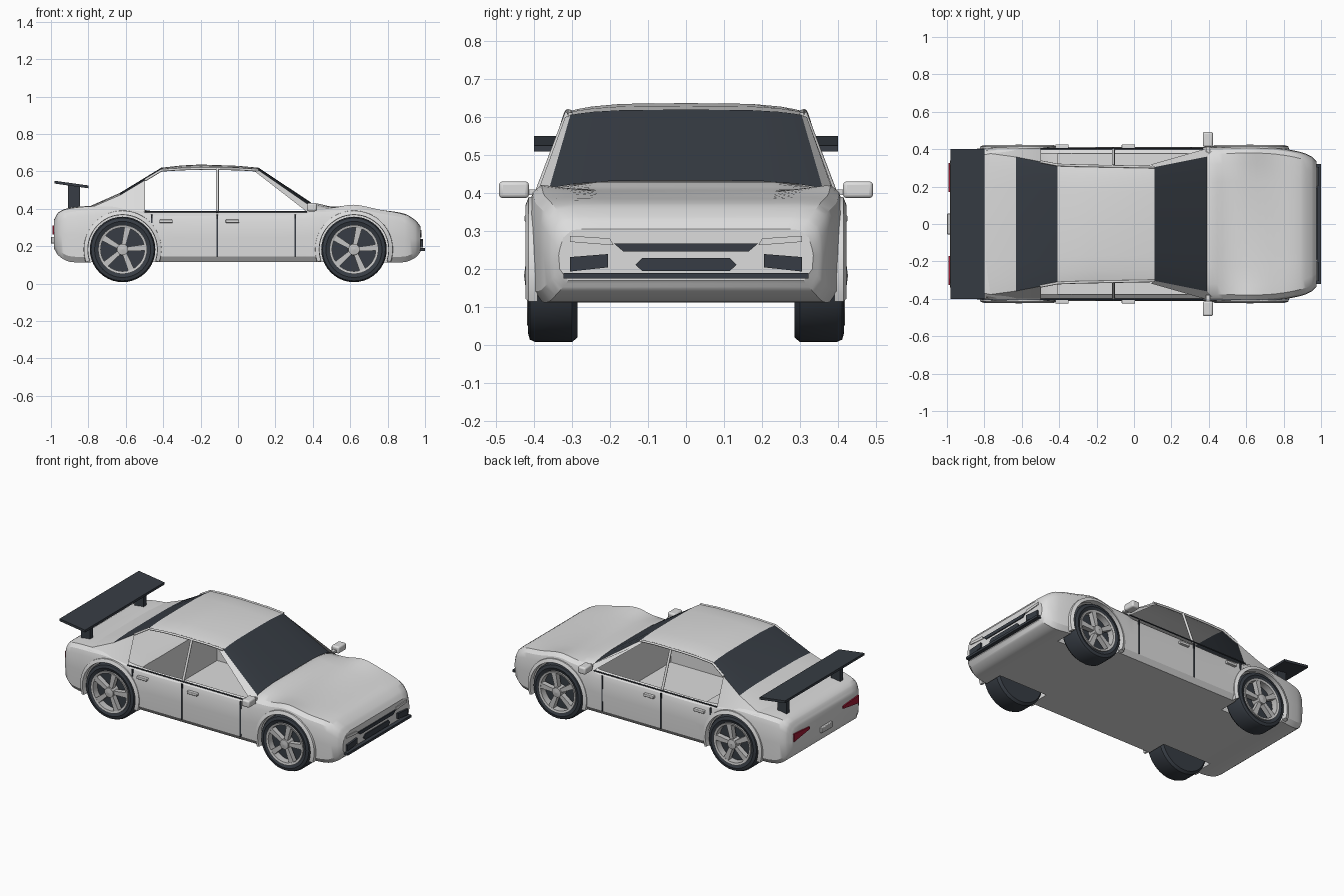
import bpy, bmesh
from math import sin, cos, pi, radians
from mathutils import Vector

if "Cube" in bpy.data.objects:
    bpy.data.objects.remove(bpy.data.objects["Cube"])


def material(name, rgb):
    m = bpy.data.materials.new(name)
    m.use_nodes = True
    m.diffuse_color = (*rgb, 1)
    m.node_tree.nodes["Principled BSDF"].inputs["Base Color"].default_value = (*rgb, 1)
    return m


PAINT = material("light grey paint", (0.72, 0.72, 0.72))
DARK = material("dark slate", (0.038, 0.046, 0.058))
RIM = material("wheel grey", (0.55, 0.55, 0.55))
RED = material("tail red", (0.35, 0.01, 0.035))


def build(name, verts, faces, mat, recalc=True, smooth=30):
    me = bpy.data.meshes.new(name)
    me.from_pydata([tuple(v) for v in verts], [], faces)
    if recalc:
        bm = bmesh.new()
        bm.from_mesh(me)
        bmesh.ops.recalc_face_normals(bm, faces=bm.faces)
        bm.to_mesh(me)
        bm.free()
    me.materials.append(mat)
    ob = bpy.data.objects.new(name, me)
    bpy.context.collection.objects.link(ob)
    return shade(ob, smooth)


def shade(ob, angle=30):
    bpy.ops.object.select_all(action='DESELECT')
    ob.select_set(True)
    bpy.context.view_layer.objects.active = ob
    bpy.ops.object.shade_smooth_by_angle(angle=radians(angle))
    return ob


def loft(name, rings, mat):
    n = len(rings[0])
    faces = [(i * n + j, i * n + (j + 1) % n, (i + 1) * n + (j + 1) % n, (i + 1) * n + j)
             for i in range(len(rings) - 1) for j in range(n)]
    faces += [tuple(range(n)), tuple(range((len(rings) - 1) * n, len(rings) * n))]
    return build(name, [p for r in rings for p in r], faces, mat)


def lathe(name, profile, cx, cz, side, mat, a0=0, a1=360, n=40):
    """Sweep a closed (radius, y) outline about a wheel axle."""
    full = a1 - a0 == 360
    angles = [radians(a0 + (a1 - a0) * i / n) for i in range(n if full else n + 1)]
    rings = [[(cx + r * cos(a), side * y, cz + r * sin(a)) for r, y in profile] for a in angles]
    if not full:
        return loft(name, rings, mat)
    k = len(profile)
    faces = [(i * k + j, i * k + (j + 1) % k, (i + 1) % n * k + (j + 1) % k, (i + 1) % n * k + j)
             for i in range(n) for j in range(k)]
    return build(name, [p for r in rings for p in r], faces, mat)


def prism(name, outline, x0, x1, mat, side=1):
    return loft(name, [[(x, side * y, z) for y, z in outline] for x in (x0, x1)], mat)


def box(name, lo, hi, mat, bevel=0):
    ob = prism(name, [(lo[1], lo[2]), (hi[1], lo[2]), (hi[1], hi[2]), (lo[1], hi[2])], lo[0], hi[0], mat)
    if bevel:
        mod = ob.modifiers.new("round", 'BEVEL')
        mod.width, mod.segments = bevel, 3
    return ob


def side_box(name, side, x, y, z, mat, bevel=0):
    ys = sorted((side * y[0], side * y[1]))
    return box(name, (x[0], ys[0], z[0]), (x[1], ys[1], z[1]), mat, bevel)


def bar(name, points, radius, mat):
    cu = bpy.data.curves.new(name, 'CURVE')
    cu.dimensions = '3D'
    cu.bevel_depth, cu.bevel_resolution, cu.use_fill_caps = radius, 2, True
    sp = cu.splines.new('POLY')
    sp.points.add(len(points) - 1)
    for p, co in zip(sp.points, points):
        p.co = (*co, 1)
    cu.materials.append(mat)
    ob = bpy.data.objects.new(name, cu)
    bpy.context.collection.objects.link(ob)
    return ob


# Lower body: station = x, half width, bottom, shoulder height, centre height
STATIONS = [Vector(s) for s in [
    (-.985, .335, .19, .335, .34), (-.96, .37, .15, .378, .38), (-.90, .393, .117, .402, .405),
    (-.76, .41, .115, .415, .415), (-.62, .415, .115, .418, .42), (-.45, .411, .115, .385, .385),
    (0, .411, .115, .385, .385), (.34, .411, .115, .387, .39), (.39, .411, .115, .40, .43),
    (.5, .412, .115, .405, .412), (.62, .415, .115, .422, .402), (.76, .408, .115, .395, .39),
    (.89, .385, .115, .37, .374), (.95, .36, .14, .335, .338), (.976, .335, .17, .303, .306)]]


def section(s):
    x, w, zb, zs, zt = s
    half = [(w - .025, zb), (w - .003, zb + .03), (w, (zb + zs) / 2), (w - .003, zs - .05),
            (w - .012, zs - .02), (w - .035, zs), (.78 * w, (zs + zt) / 2 + .002), (.55 * w, zt)]
    return [(x, y, z) for y, z in half] + [(x, -y, z) for y, z in reversed(half)]


rings = []
for i in range(len(STATIONS) - 1):
    p0, p1, p2 = STATIONS[max(i - 1, 0)], STATIONS[i], STATIONS[i + 1]
    p3 = STATIONS[min(i + 2, len(STATIONS) - 1)]
    for t in (0, .25, .5, .75):
        # tangents scaled by spacing keep the curve calm
        d = p2.x - p1.x
        m1 = (p2 - p0) * (d / (p2.x - p0.x))
        m2 = (p3 - p1) * (d / (p3.x - p1.x))
        rings.append(section(p1 * (2*t**3 - 3*t*t + 1) + m1 * (t**3 - 2*t*t + t)
                             + p2 * (3*t*t - 2*t**3) + m2 * (t**3 - t*t)))
rings.append(section(STATIONS[-1]))
body = loft("lower_body", rings, PAINT)

# Wheel wells and cabin hollow
WHEELS = [(x, s) for x in (-.617, .62) for s in (-1, 1)]
AXLE_Z = .183
cutters = [box("cabin_cutter", (-.41, -.375, .14), (.37, .375, .6), PAINT)]
for x, s in WHEELS:
    circle = [(x + .188 * cos(2 * pi * i / 48), AXLE_Z + .188 * sin(2 * pi * i / 48)) for i in range(48)]
    cutters.append(loft("well_cutter", [[(a, s * y, b) for a, b in circle] for y in (.26, .6)], PAINT))
for c in cutters:
    c.hide_render = True
    mod = body.modifiers.new("cut", 'BOOLEAN')
    mod.object, mod.operation, mod.solver = c, 'DIFFERENCE', 'EXACT'
    bpy.context.view_layer.objects.active = body
    bpy.ops.object.modifier_apply(modifier=mod.name)
for c in cutters:
    bpy.data.objects.remove(c)
shade(body, 35)

# Roof with dark front and rear screens: x, centre height, edge height, half width
ROOF = [(-.79, .415, .405, .38), (-.63, .486, .474, .358), (-.41, .62, .606, .316), (-.3, .632, .613, .312),
        (-.2, .637, .615, .31), (0, .63, .613, .306), (.11, .62, .606, .304), (.39, .434, .412, .36)]
FRACTIONS = [-1, -.93, -.8, -.55, 0, .55, .8, .93, 1]
cols = len(FRACTIONS)
roof = build("roof_and_screens",
             [(x, f * w, ze + (zc - ze) * (1 - f**4)) for x, zc, ze, w in ROOF for f in FRACTIONS],
             [(i * cols + j, (i + 1) * cols + j, (i + 1) * cols + j + 1, i * cols + j + 1)
              for i in range(len(ROOF) - 1) for j in range(cols - 1)], PAINT, recalc=False, smooth=20)
roof.data.materials.append(DARK)
for f in roof.data.polygons:
    if -.63 < f.center.x < -.41 or f.center.x > .11:
        f.material_index = 1

for s in (-1, 1):
    # Pillars and window frames
    edge = [(x, s * w, ze) for x, zc, ze, w in ROOF]
    corner = Vector(edge[1]).lerp(Vector(edge[2]), .6)
    build("rear_pillar", [edge[0], edge[1], corner, (corner.x, s * .398, .383), (-.62, s * .40, .40),
                          (-.79, s * .395, .40)], [(0, 1, 4, 5), (1, 2, 3, 4)], PAINT)
    build("front_pillar", [edge[6], (.39, s * .36, .412), (.42, s * .39, .395), (.37, s * .398, .383),
                           (.09, s * .318, .60)], [(0, 1, 2, 3, 4)], PAINT)
    bar("roof_rail", [corner] + edge[2:7], .007, PAINT)
    bar("middle_pillar", [(-.11, s * .398, .38), (-.11, s * .31, .612)], .008, PAINT)
    bar("belt_trim", [(-.5, s * .403, .384), (.37, s * .403, .384)], .004, DARK)
    # Door gaps, handles and mirrors
    for x, z0 in ((-.46, .325), (-.11, .145), (.305, .145)):
        side_box("door_gap", s, (x - .004, x + .004), (.405, .4125), (z0, .37), DARK)
    for x in (-.385, -.03):
        side_box("door_handle", s, (x - .036, x + .036), (.40, .425), (.325, .342), PAINT, .004)
    side_box("mirror", s, (.368, .422), (.413, .492), (.387, .431), PAINT, .01)
    side_box("mirror_arm", s, (.385, .405), (.38, .43), (.395, .41), PAINT)
    # Nose and tail details
    prism("headlamp", [(.19, .263), (.305, .272), (.305, .288), (.2, .281)], .972, .981, PAINT, s)
    prism("side_intake", [(.205, .205), (.305, .194), (.305, .232), (.205, .24)], .972, .988, DARK, s)
    prism("tail_lamp", [(.17, .285), (.325, .262), (.325, .312), (.17, .3)], -.993, -.984, RED, s)
    side_box("wing_support", s, (-.91, -.845), (.255, .285), (.39, .53), DARK)

prism("upper_grille", [(-.165, .247), (.165, .247), (.19, .268), (-.19, .268)], .972, .982, DARK)
prism("lower_grille", [(-.115, .195), (.115, .195), (.133, .212), (.115, .23), (-.115, .23), (-.133, .212)],
      .972, .982, DARK)
box("splitter", (.93, -.322, .175), (1, .322, .19), DARK)
box("plate_frame", (-1, -.055, .215), (-.98, .055, .25), RIM, .004)
wing = [(-.98, .535), (-.80, .51), (-.80, .525), (-.98, .55)]
loft("rear_wing", [[(x, y, z) for x, z in wing] for y in (-.4, .4)], DARK)

# Wheels with five-spoke rims and fender lips
for x, s in WHEELS:
    lathe("tyre", [(.001, .285), (.162, .285), (.175, .30), (.175, .395), (.168, .411), (.15, .416),
                   (.13, .408), (.124, .365), (.001, .365)], x, AXLE_Z, s, DARK)
    lathe("rim_ring", [(.117, .37), (.131, .37), (.131, .418), (.117, .414)], x, AXLE_Z, s, RIM)
    lathe("hub", [(.001, .36), (.032, .36), (.03, .422), (.001, .426)], x, AXLE_Z, s, RIM, n=20)
    lathe("fender_lip", [(.184, .39), (.209, .39), (.207, .414), (.186, .422)], x, AXLE_Z, s, PAINT, -19, 199)
    for k in range(5):
        a = radians(5 + 72 * k)
        u, v = Vector((cos(a), 0, sin(a))), Vector((-sin(a), 0, cos(a)))
        hub = Vector((x, 0, AXLE_Z))
        loft("spoke", [[hub + u * r + v * h * e + Vector((0, s * y, 0))
                        for e, y in ((-1, .38), (1, .38), (1, .413), (-1, .413))]
                       for r, h in ((.02, .011), (.121, .017))], RIM)
